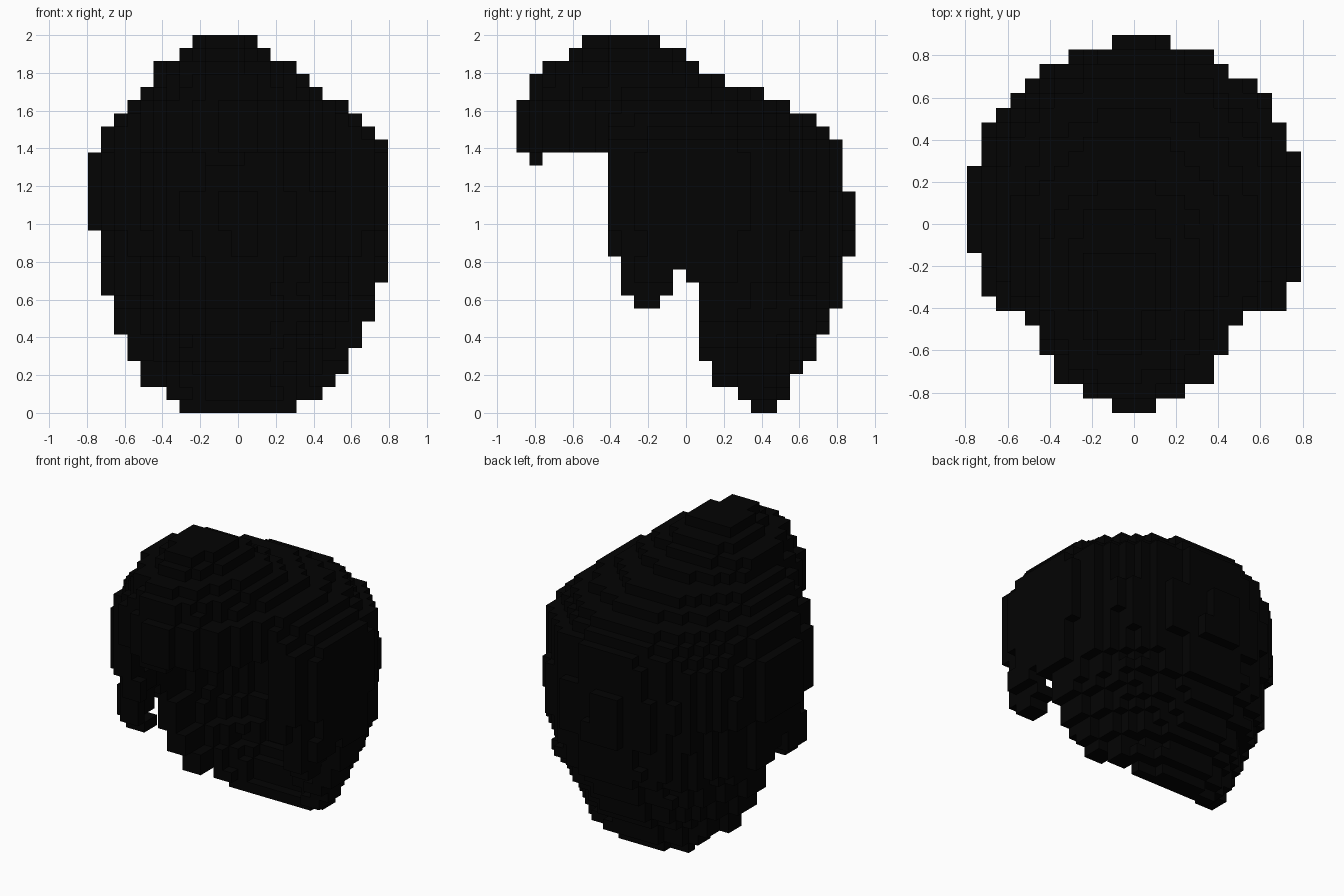
import bpy, bmesh
from mathutils import Vector

if "Cube" in bpy.data.objects:
    bpy.data.objects.remove(bpy.data.objects["Cube"], do_unlink=True)

UNIT = 2 / 29          # edge of one block
SHELL = 2              # wall thickness in blocks

# Outline of each block layer from the bottom up: reach to -x, +x, back and front
NEG_X = [4.5, 5.5, 7.5, 7.5, 8.5, 8.5, 9.5, 9.5, 10, 10.5, 10.5, 10.5, 10.5, 10.5,
         11.5, 11.5, 11.5, 11.5, 11.5, 11.5, 10.5, 10.5, 9.5, 8.5, 7.5, 6.5, 6.5, 4.5, 3.5]
POS_X = [4.5, 6.5, 7.5, 8.5, 8.5, 9.5, 9.5, 10.5, 10.8, 10.8, 11.5, 11.5, 11.5, 11.5,
         11.9, 11.9, 11.9, 11.9, 11.9, 11.9, 11.5, 10.5, 9.5, 8.5, 6.5, 5.5, 4.5, 2.5, 1.5]
BACK = [7, 8, 8, 9, 10, 10, 11, 11, 12, 12, 12, 12] + [12.62] * 5 + [
    12, 12, 12, 12, 11, 10, 8, 6, 3, 1, 0, -2]
FRONT = [-16] * 12 + [-11] * 8 + [-13] * 4 + [-12, -12, -11, -9, -8]
# Where the hair stops towards the face, below the fringe
CUT = [5, 4, 2, 2] + [1] * 6 + [0, -5] + [-6] * 8
LOCKS = {8: (-4, -2), 9: (-5, -1), 10: (-5, -1)}   # layer: y range of the side locks
FRINGE_START = 20
FRINGE_HALF = [1.5, 3.5, 5.5, 5.5, 6.5, 6.5, 7.5]  # pointed fringe, front row first


def in_oval(x, y, k, inset=0.0):
    """Test a point against the outline of layer k."""
    if k < FRINGE_START:
        cy = max(1, CUT[k])
    else:
        cy = min(1, (BACK[k] + FRONT[k]) / 2 + 2)   # fuller towards the back
        row = max(0, int(y + 13))
        if row < len(FRINGE_HALF) and abs(x) > FRINGE_HALF[row] - inset:
            return False
    cx = (POS_X[k] - NEG_X[k]) / 2
    rx = (POS_X[k] + NEG_X[k]) / 2 - inset
    ry = (BACK[k] - cy if y > cy else cy - FRONT[k]) - inset
    return rx > 0 and ry > 0 and ((x - cx) / rx) ** 2 + ((y - cy) / ry) ** 2 <= 1


def in_hollow(x, y, k):
    """Space for the head, kept a wall thickness away from the outside."""
    return (k + SHELL < 29 and in_oval(x, y, k, SHELL)
            and in_oval(x, y, k + SHELL) and in_oval(x, y - SHELL, k))


def is_hair(x, j, k):
    y = j + 0.5
    if not in_oval(x, y, k) or in_hollow(x, y, k):
        return False
    if k >= FRINGE_START or j >= CUT[k]:
        return True
    if k in LOCKS:
        return LOCKS[k][0] <= j < LOCKS[k][1]
    return False


def part_name(j, k):
    if k >= 19 and j < -6:
        return "fringe"
    if k >= FRINGE_START:
        return "crown"
    if j < 0:
        return "side_locks"
    return "back_hair"


blocks = {(x, j, k): part_name(j, k)
          for x in range(-11, 12) for j in range(-13, 13) for k in range(29)
          if is_hair(x, j, k)}
# Small tip hanging from the fringe
for tip_x in (-2, -1, 0):
    blocks[(tip_x, -12, FRINGE_START - 1)] = "fringe"

# Hair colour
hair = bpy.data.materials.new("black hair")
hair.use_nodes = True
colour = (0.001, 0.001, 0.001, 1)
hair.diffuse_color = colour
hair.node_tree.nodes["Principled BSDF"].inputs["Base Color"].default_value = colour


def add_block_faces(bm, cell):
    """Add the outward faces of one block that no other block covers."""
    centre = Vector((cell[0], cell[1] + 0.5, cell[2] + 0.5))
    for axis in range(3):
        for sign in (-1, 1):
            near = list(cell)
            near[axis] += sign
            if tuple(near) in blocks:
                continue
            n, u = Vector(), Vector()
            n[axis] = sign / 2
            u[(axis + 1) % 3] = 0.5
            v = (n * 2).cross(u)
            corners = [n - u - v, n + u - v, n + u + v, n - u + v]
            bm.faces.new([bm.verts.new((centre + c) * UNIT) for c in corners])


# One blocky mesh for each section of the hair
for name in ("crown", "fringe", "side_locks", "back_hair"):
    bm = bmesh.new()
    for cell, part in blocks.items():
        if part == name:
            add_block_faces(bm, cell)
    bmesh.ops.remove_doubles(bm, verts=bm.verts, dist=UNIT * 0.01)
    mesh = bpy.data.meshes.new(name)
    bm.to_mesh(mesh)
    bm.free()
    mesh.materials.append(hair)
    bpy.context.scene.collection.objects.link(bpy.data.objects.new(name, mesh))
